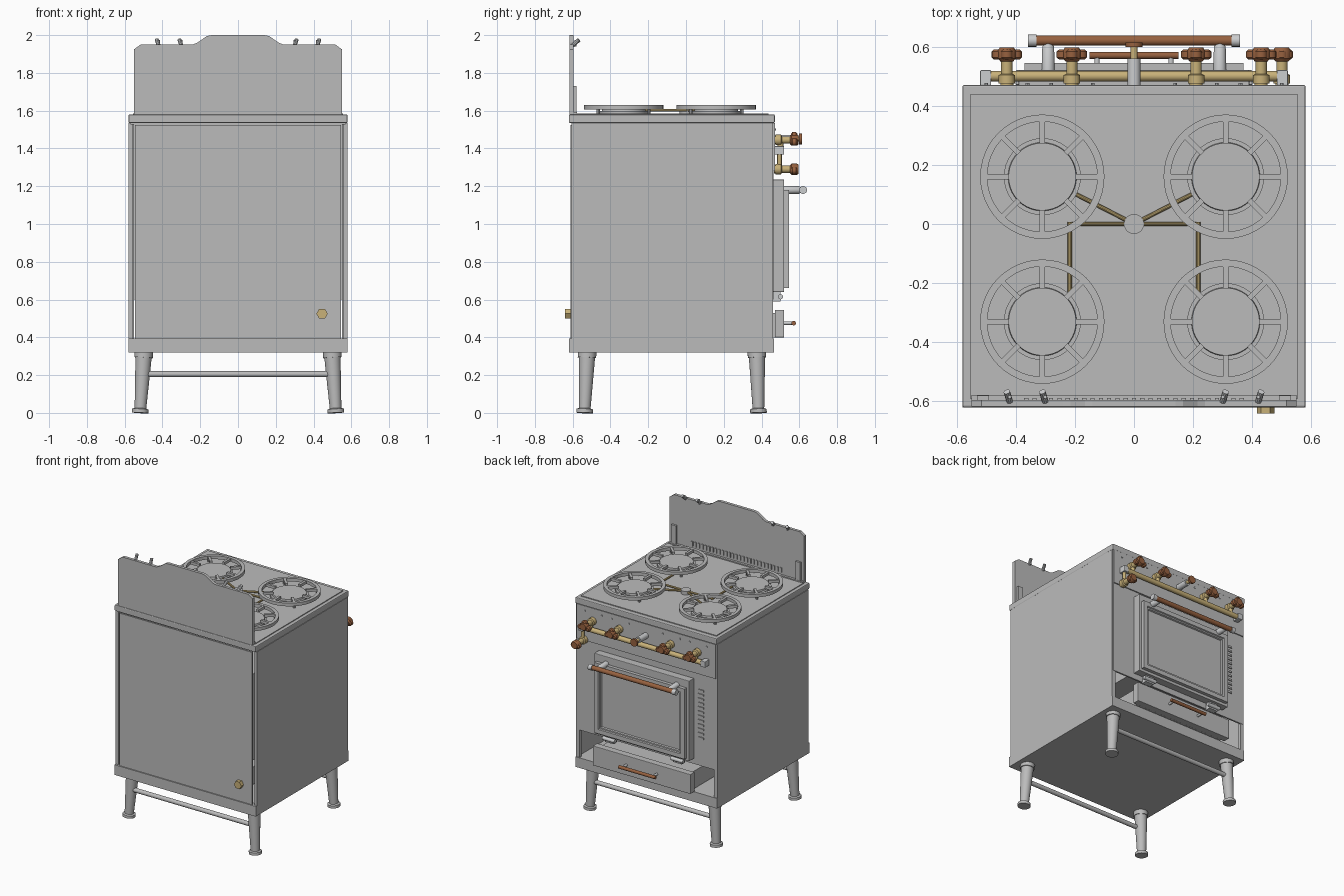
import bpy, bmesh, math
from mathutils import Vector

if "Cube" in bpy.data.objects:
    bpy.data.objects.remove(bpy.data.objects["Cube"])


def material(name, rgb):
    m = bpy.data.materials.new(name)
    m.use_nodes = True
    m.diffuse_color = (*rgb, 1)
    m.node_tree.nodes["Principled BSDF"].inputs["Base Color"].default_value = (*rgb, 1)
    return m


GREY = material("grey enamel", (0.5, 0.5, 0.5))
STEEL = material("bright steel", (0.6, 0.61, 0.62))
BRASS = material("brass", (0.58, 0.44, 0.19))
WOOD = material("brown wood", (0.31, 0.12, 0.05))


def finish(name, bm, mat, smooth=False):
    bmesh.ops.recalc_face_normals(bm, faces=bm.faces)
    me = bpy.data.meshes.new(name)
    bm.to_mesh(me)
    bm.free()
    me.materials.append(mat)
    ob = bpy.data.objects.new(name, me)
    bpy.context.collection.objects.link(ob)
    if smooth:
        bpy.ops.object.select_all(action='DESELECT')
        ob.select_set(True)
        bpy.context.view_layer.objects.active = ob
        bpy.ops.object.shade_smooth_by_angle(angle=math.radians(35))
    return ob


def box(name, x, y, z, mat=GREY, bevel=0):
    """Box from (low, high) ranges."""
    bm = bmesh.new()
    bmesh.ops.create_cube(bm, size=1)
    for v in bm.verts:
        v.co = [r[0] if c < 0 else r[1] for c, r in zip(v.co, (x, y, z))]
    ob = finish(name, bm, mat)
    if bevel:
        mod = ob.modifiers.new("bevel", 'BEVEL')
        mod.width, mod.segments = bevel, 2
    return ob


def lathe(name, start, end, profile, mat=GREY, sides=24):
    """Turned part: profile is (fraction along axis, radius) pairs."""
    start, end = Vector(start), Vector(end)
    turn = (end - start).to_track_quat('Z', 'Y')
    bm = bmesh.new()
    rings = []
    for t, r in profile:
        c = start.lerp(end, t)
        rings.append([bm.verts.new(c + turn @ Vector((r * math.cos(a), r * math.sin(a), 0)))
                      for a in (2 * math.pi * i / sides for i in range(sides))])
    for a, b in zip(rings, rings[1:]):
        for i in range(sides):
            j = (i + 1) % sides
            bm.faces.new((a[i], a[j], b[j], b[i]))
    bm.faces.new(rings[0][::-1])
    bm.faces.new(rings[-1])
    return finish(name, bm, mat, sides > 8)


def rod(name, start, end, r, mat=GREY, sides=16):
    return lathe(name, start, end, ((0, r), (1, r)), mat, sides)


# Cabinet shell
box("base_tray", (-.58, .58), (-.62, .465), (.32, .395))
for s in (-1, 1):
    box("side_panel", sorted((s * .57, s * .58)), (-.605, .46), (.395, 1.535))
    box("back_flange", sorted((s * .557, s * .571)), (-.605, -.595), (.395, 1.53))
    box("front_flange", sorted((s * .55, s * .571)), (.44, .46), (.395, 1.53))
box("back_panel", (-.545, .545), (-.612, -.6), (.395, 1.525))
box("control_panel", (-.57, .57), (.45, .47), (1.28, 1.535))
box("front_panel", (-.57, .57), (.45, .462), (.6, 1.28))
box("oven_cavity", (-.42, .42), (-.45, .45), (.62, 1.26))

# Worktop with a raised inner plate
box("worktop", (-.58, .58), (-.62, .47), (1.535, 1.58), GREY, .006)
box("worktop_plate", (-.555, .555), (-.59, .437), (1.57, 1.586))

# Splashback cut from one symmetrical outline
half = [(.55, 1.58), (.55, 1.925), (.515, 1.95), (.24, 1.95), (.215, 1.96), (.165, 1.995), (.14, 2)]
bm = bmesh.new()
outline = half + [(-x, z) for x, z in reversed(half)]
face = bm.faces.new([bm.verts.new((x, -.617, z)) for x, z in outline])
ext = bmesh.ops.extrude_face_region(bm, geom=[face])
bmesh.ops.translate(bm, vec=(0, .022, 0),
                    verts=[g for g in ext["geom"] if isinstance(g, bmesh.types.BMVert)])
finish("splashback", bm, GREY)
box("splashback_foot", (-.55, .55), (-.597, -.578), (1.58, 1.594))
for s in (-1, 1):
    box("splashback_bracket", sorted((s * .49, s * .53)), (-.597, -.58), (1.59, 1.73))
    for x in (.3, .42):
        rod("splashback_hook", (s * x, -.6, 1.945), (s * (x + .01), -.567, 1.975), .011, STEEL, 10)
        rod("hook_pin", (s * x, -.585, 1.94), (s * x, -.585, 1.975), .006, STEEL, 8)
for i in range(27):
    x = (i - 13) * .028
    box("splashback_slat", (x - .007, x + .007), (-.597, -.588), (1.61, 1.645))

# Pan supports and burners
for cx in (-.31, .31):
    for cy in (.16, -.33):
        lathe("burner_cap", (cx, cy, 1.58), (cx, cy, 1.612),
              ((0, .13), (.6, .13), (.6, .116), (1, .114)), GREY, 40)
        bm = bmesh.new()
        section = [(.21, 1.606), (.21, 1.63), (.186, 1.63), (.186, 1.606)]
        verts = [bm.verts.new((cx + r, cy, z)) for r, z in section]
        edges = [bm.edges.new((verts[i], verts[(i + 1) % 4])) for i in range(4)]
        bmesh.ops.spin(bm, geom=verts + edges, cent=(cx, cy, 0), axis=(0, 0, 1),
                       angle=2 * math.pi, steps=48, use_merge=True)
        finish("support_ring", bm, GREY, True)
        for k in range(8):
            a = k * math.pi / 4
            d = Vector((math.cos(a), math.sin(a), 0))
            spoke = box("support_spoke", (.112, .2), (-.009, .009), (1.608, 1.628))
            spoke.location, spoke.rotation_euler = (cx, cy, 0), (0, 0, a)
            if k % 2:
                p = Vector((cx, cy, 1.58)) + d * .19
                rod("support_foot", p, p + Vector((0, 0, .03)), .009, GREY, 8)

# Gas lines across the worktop
rod("gas_hub", (0, 0, 1.58), (0, 0, 1.612), .034, GREY, 24)
for s in (-1, 1):
    for a, b in (((0, 0), (.195, .1)), ((0, 0), (.217, 0)), ((.217, .006), (.217, -.23))):
        rod("gas_line", (s * a[0], a[1], 1.602), (s * b[0], b[1], 1.602), .007, BRASS, 10)

# Splayed legs and stretchers
for y0, y1 in ((-.523, -.537), (.375, .384)):
    for s in (-1, 1):
        lathe("leg", (s * .518, y1, 0), (s * .498, y0, .325),
              ((0, .044), (.06, .044), (.075, .031), (.9, .043), (.9, .049), (1, .049)))
    rod("stretcher", (-.5, y1, .205), (.5, y1, .205), .016)

# Oven door: frame, front plate and sunk window
box("door_frame", (-.39, .39), (.462, .52), (.64, 1.235), GREY, .004)
bm = bmesh.new()
bmesh.ops.create_cube(bm, size=1)
for v in bm.verts:
    v.co = (v.co.x * .74, .5325 + v.co.y * .025, .92 + v.co.z * .52)
bm.faces.ensure_lookup_table()
front = max(bm.faces, key=lambda f: f.calc_center_median().y)
for width, depth in ((.045, 0), (.006, -.008), (.014, 0), (.006, -.01)):
    bmesh.ops.inset_region(bm, faces=[front], thickness=width, depth=depth)
finish("door_plate", bm, GREY)
rod("door_handle", (-.345, .62, 1.18), (.345, .62, 1.18), .017, WOOD)
for s in (-1, 1):
    rod("handle_cap", (s * .33, .62, 1.18), (s * .358, .62, 1.18), .021, STEEL)
    lathe("handle_post", (s * .29, .515, 1.18), (s * .29, .62, 1.18),
          ((0, .022), (.8, .02), (.9, .013), (1, .013)), STEEL)
    rod("door_hinge", (s * .23, .5, .615), (s * .33, .5, .615), .014, STEEL, 12)
    box("hinge_leaf", sorted((s * .245, s * .315)), (.46, .5), (.59, .64), STEEL)
for i in range(12):
    z = .8 + i * .032
    box("vent_slat", (-.47, -.425), (.46, .469), (z, z + .014))

# Storage drawer
box("drawer_front", (-.4, .4), (.47, .52), (.4, .545), GREY, .003)
box("drawer_body", (-.37, .37), (-.4, .472), (.4, .53))
rod("drawer_handle", (-.15, .57, .475), (.15, .57, .475), .012, WOOD)
for s in (-1, 1):
    rod("drawer_post", (s * .125, .515, .475), (s * .125, .572, .475), .009, STEEL, 12)

# Gas rail with end blocks
rod("gas_rail", (-.5, .5, 1.39), (.5, .5, 1.39), .018, BRASS)
for s in (-1, 1):
    box("rail_end", sorted((s * .483, s * .52)), (.468, .52), (1.368, 1.412), STEEL, .003)


def valve(x, z, spread):
    """Brass tap with a lobed wooden knob."""
    lathe("valve_stem", (x, .465, z), (x, .56, z),
          ((0, .022), (.1, .022), (.1, .028), (.4, .028), (.45, .019), (1, .019)), BRASS)
    grip = ((0, .022), (.2, .03), (.8, .03), (1, .024))
    lathe("knob_hub", (x, .55, z), (x, .596, z), grip, WOOD)
    for k in range(3):
        a = math.pi / 2 + k * 2 * math.pi / 3
        lx, lz = x + spread * math.cos(a), z + .6 * spread * math.sin(a)
        lathe("knob_lobe", (lx, .556, lz), (lx, .59, lz),
              ((0, .012), (.2, .02), (.8, .02), (1, .012)), WOOD, 14)


for x in (-.43, -.21, .21, .43):
    valve(x, 1.445, .036)
    rod("valve_branch", (x, .5, 1.39), (x, .5, 1.445), .015, BRASS)
    for dx in (-.07, .07):
        rod("panel_screw", (x + dx, .468, 1.5), (x + dx, .476, 1.5), .006, STEEL, 8)
valve(.5, 1.29, .02)
rod("valve_drop", (.5, .495, 1.29), (.5, .495, 1.39), .012, BRASS)

# Central igniter button
rod("igniter_body", (0, .465, 1.45), (0, .56, 1.45), .022, STEEL)
rod("igniter_stem", (0, .56, 1.45), (0, .602, 1.45), .012, BRASS)
rod("igniter_button", (0, .598, 1.45), (0, .613, 1.45), .028, WOOD)

# Gas inlet on the back
rod("gas_inlet", (.445, -.605, .525), (.445, -.64, .525), .03, BRASS, 6)
